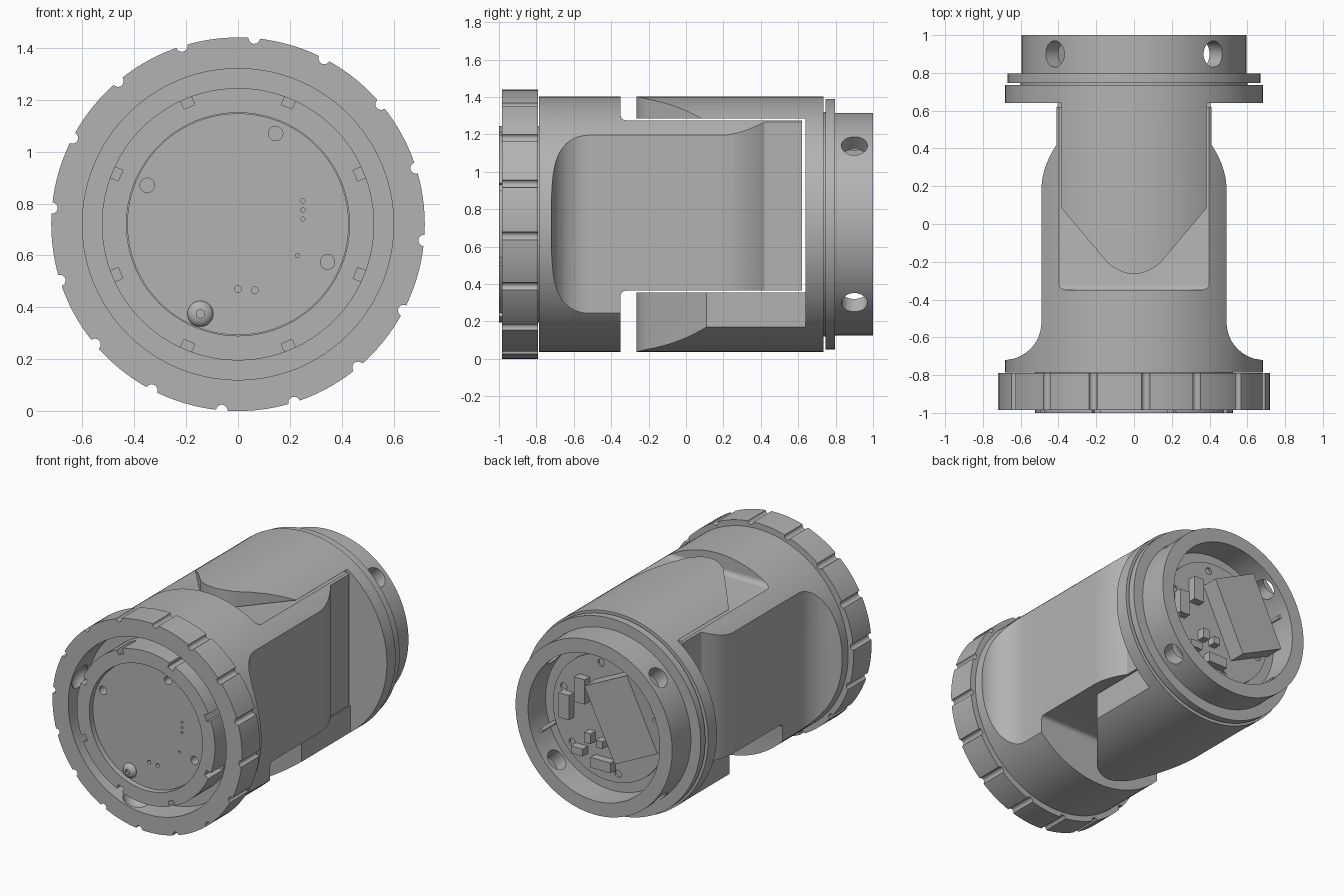
import bpy, bmesh, math
from mathutils import Matrix, Vector

cube = bpy.data.objects.get("Cube")
if cube:
    bpy.data.objects.remove(cube, do_unlink=True)

CZ = 0.72          # height of the long axis
R = 0.683          # body radius

grey = bpy.data.materials.new("plain_grey")
grey.use_nodes = True
COLOUR = (0.45, 0.45, 0.45, 1)
grey.diffuse_color = COLOUR
grey.node_tree.nodes["Principled BSDF"].inputs["Base Color"].default_value = COLOUR


def finish(bm, name):
    bmesh.ops.remove_doubles(bm, verts=bm.verts, dist=1e-5)
    bmesh.ops.recalc_face_normals(bm, faces=bm.faces)
    mesh = bpy.data.meshes.new(name)
    bm.to_mesh(mesh)
    bm.free()
    mesh.materials.append(grey)
    ob = bpy.data.objects.new(name, mesh)
    bpy.context.collection.objects.link(ob)
    return ob


def lathe(name, profile, seg=96):
    """Closed (radius, y) outline turned around the long axis."""
    bm = bmesh.new()
    rings = []
    for i in range(seg):
        a = 2 * math.pi * i / seg
        rings.append([bm.verts.new((r * math.cos(a), y, CZ + r * math.sin(a))) for r, y in profile])
    n = len(profile)
    for i in range(seg):
        p, q = rings[i], rings[(i + 1) % seg]
        for j in range(n):
            k = (j + 1) % n
            if profile[j][0] == 0 and profile[k][0] == 0:
                continue
            bm.faces.new((p[j], p[k], q[k], q[j]))
    return finish(bm, name)


def disc(name, r, y0, y1, seg=96):
    return lathe(name, [(0, y0), (r, y0), (r, y1), (0, y1)], seg)


def box(name, centre, size, tilt=0.0, bevel=0.0):
    bm = bmesh.new()
    bmesh.ops.create_cube(bm, size=1)
    bmesh.ops.scale(bm, vec=size, verts=bm.verts)
    if bevel:
        bmesh.ops.bevel(bm, geom=bm.edges[:], offset=bevel, segments=4, profile=0.5, affect='EDGES')
    bm.transform(Matrix.Translation(centre) @ Matrix.Rotation(tilt, 4, 'Y'))
    return finish(bm, name)


def rod(name, start, end, r, seg=20):
    a, b = Vector(start), Vector(end)
    bm = bmesh.new()
    bmesh.ops.create_cone(bm, cap_ends=True, segments=seg, radius1=r, radius2=r, depth=(b - a).length)
    turn = (b - a).to_track_quat('Z', 'Y').to_matrix().to_4x4()
    bm.transform(Matrix.Translation((a + b) / 2) @ turn)
    return finish(bm, name)


def ball(name, centre, r, squash=1.0):
    bm = bmesh.new()
    bmesh.ops.create_uvsphere(bm, u_segments=24, v_segments=14, radius=r)
    bm.transform(Matrix.Translation(centre) @ Matrix.Diagonal((1, squash, 1, 1)))
    return finish(bm, name)


def prism(name, half):
    """Half outline in x, y mirrored across x = 0 and raised through the body."""
    outline = half + [(-x, y) for x, y in reversed(half) if x > 0]
    bm = bmesh.new()
    face = bm.faces.new([bm.verts.new((x, y, -0.2)) for x, y in outline])
    top = bmesh.ops.extrude_face_region(bm, geom=[face])
    bmesh.ops.translate(bm, vec=(0, 0, 2), verts=[v for v in top["geom"] if isinstance(v, bmesh.types.BMVert)])
    return finish(bm, name)


def combine(ob, tools, op='DIFFERENCE'):
    for t in tools:
        m = ob.modifiers.new("cut", 'BOOLEAN')
        m.operation, m.solver, m.object = op, 'EXACT', t
    bpy.context.view_layer.update()
    new = bpy.data.meshes.new_from_object(ob.evaluated_get(bpy.context.evaluated_depsgraph_get()))
    ob.modifiers.clear()
    ob.data = new
    for t in tools:
        bpy.data.objects.remove(t, do_unlink=True)


def polar(r, deg, y):
    a = math.radians(deg)
    return (r * math.cos(a), y, CZ + r * math.sin(a))


# Front yoke: round base narrowing into a flat sided block
front_yoke = disc("front_yoke", R, -0.785, 0.62, 128)
half = [(0.8, -0.8), (0.8, -0.72)]
for i in range(13):
    a = math.radians(-90 - 90 * i / 12)
    half.append((0.69 + 0.2 * math.cos(a), -0.52 + 0.2 * math.sin(a)))
half += [(0.49 - 0.08 * (i / 10) ** 2, 0.18 + 0.24 * i / 10) for i in range(11)]
half += [(0.41, 0.7)]
combine(front_yoke, [prism("side_shape", half)], 'INTERSECT')
combine(front_yoke, [box("upper_slot", (0, 0.65, 1.775), (3, 2, 1), bevel=0.03),
                     box("lower_slot", (0, 0.65, -0.135), (3, 2, 1), bevel=0.03)])

# Rear yoke: flange with two pointed tongues above and below the block
rear_yoke = disc("rear_yoke", R, -0.3, 0.735, 128)
half = [(0.8, 0.8), (0.8, 0.64), (0.406, 0.64), (0.406, 0.11)]
half += [(0.14 * (1 - i / 8), -0.205 - 0.06 * (1 - (1 - i / 8) ** 2)) for i in range(9)]
combine(rear_yoke, [prism("tongue_shape", half)], 'INTERSECT')
combine(rear_yoke, [box("yoke_gap", (0, -0.36, 0.82), (3, 2, 0.93))])

# Front locking ring with grip notches and inner pockets
ring = lathe("locking_ring", [(0.6, -0.985), (0.72, -0.985), (0.72, -0.79), (0.6, -0.79)], 128)
cuts = [rod("notch", polar(0.72, 85 + 22.5 * i, -1.1), polar(0.72, 85 + 22.5 * i, -0.7), 0.022)
        for i in range(16)]
cuts += [ball("pocket", polar(0.55, 75 + 90 * i, -0.89), 0.095) for i in range(4)]
combine(ring, cuts)

# Inner collar with key slots
collar = lathe("front_collar", [(0.43, -1), (0.525, -1), (0.525, -0.78), (0.43, -0.78)])
combine(collar, [box("key", polar(0.52, 22.5 + 45 * i, -0.95), (0.06, 0.2, 0.045),
                     tilt=-math.radians(22.5 + 45 * i)) for i in range(8)])

# Front circuit board with holes and a screw
board = disc("front_board", 0.427, -0.965, -0.8)
holes = [(0.145, 1.07, 0.028), (-0.35, 0.87, 0.028), (0.345, 0.575, 0.028), (0.25, 0.81, 0.008),
         (0.25, 0.775, 0.008), (0.25, 0.74, 0.008), (0.23, 0.6, 0.008), (0, 0.47, 0.013), (0.065, 0.465, 0.013)]
combine(board, [rod("hole", (x, -1.1, z), (x, -0.9, z), r) for x, z, r in holes])
screw = ball("screw", (-0.145, -0.965, 0.375), 0.05, 0.6)
combine(screw, [rod("socket", (-0.145, -1.1, 0.375), (-0.145, -0.975, 0.375), 0.018, 6)])

# Rear rim and cup with four radial holes
rear_cup = lathe("rear_cup", [(0, 0.73), (0.6, 0.73), (0.6, 0.747), (0.67, 0.747), (0.67, 0.797),
                              (0.595, 0.797), (0.595, 1), (0.5, 1), (0.5, 0.81), (0, 0.81)], 128)
combine(rear_cup, [rod("radial_hole", polar(0.45, 45 + 90 * i, 0.9), polar(0.7, 45 + 90 * i, 0.9), 0.07, 32)
                   for i in range(4)])

# Rear circuit board, its components and pins
rear_board = disc("rear_board", 0.43, 0.8, 0.83)
combine(rear_board, [rod("board_hole", polar(0.37, 20 + 60 * i, 0.815), polar(0.37, 20 + 60 * i, 0.9), 0.025)
                     for i in range(6)])
box("connector_block", (-0.17, 0.885, 0.8), (0.36, 0.13, 0.53), tilt=math.radians(26))
for x, z, w, h in [(0.19, 0.88, 0.08, 0.17), (0.31, 0.74, 0.08, 0.17), (0.03, 0.41, 0.15, 0.07),
                   (0.21, 0.46, 0.09, 0.05), (0.13, 0.57, 0.05, 0.07), (0.04, 0.55, 0.05, 0.05)]:
    box("chip", (x, 0.85, z), (w, 0.07, h))
for s in (1, -1):
    rod("pin", (0.43 * s, 0.8, CZ - 0.15 * s), (0.43 * s, 0.96, CZ - 0.15 * s), 0.014)

# Smooth curved surfaces, keep edges crisp
for ob in bpy.context.view_layer.objects:
    ob.select_set(ob.type == 'MESH')
bpy.context.view_layer.objects.active = front_yoke
bpy.ops.object.shade_smooth_by_angle(angle=math.radians(30))
